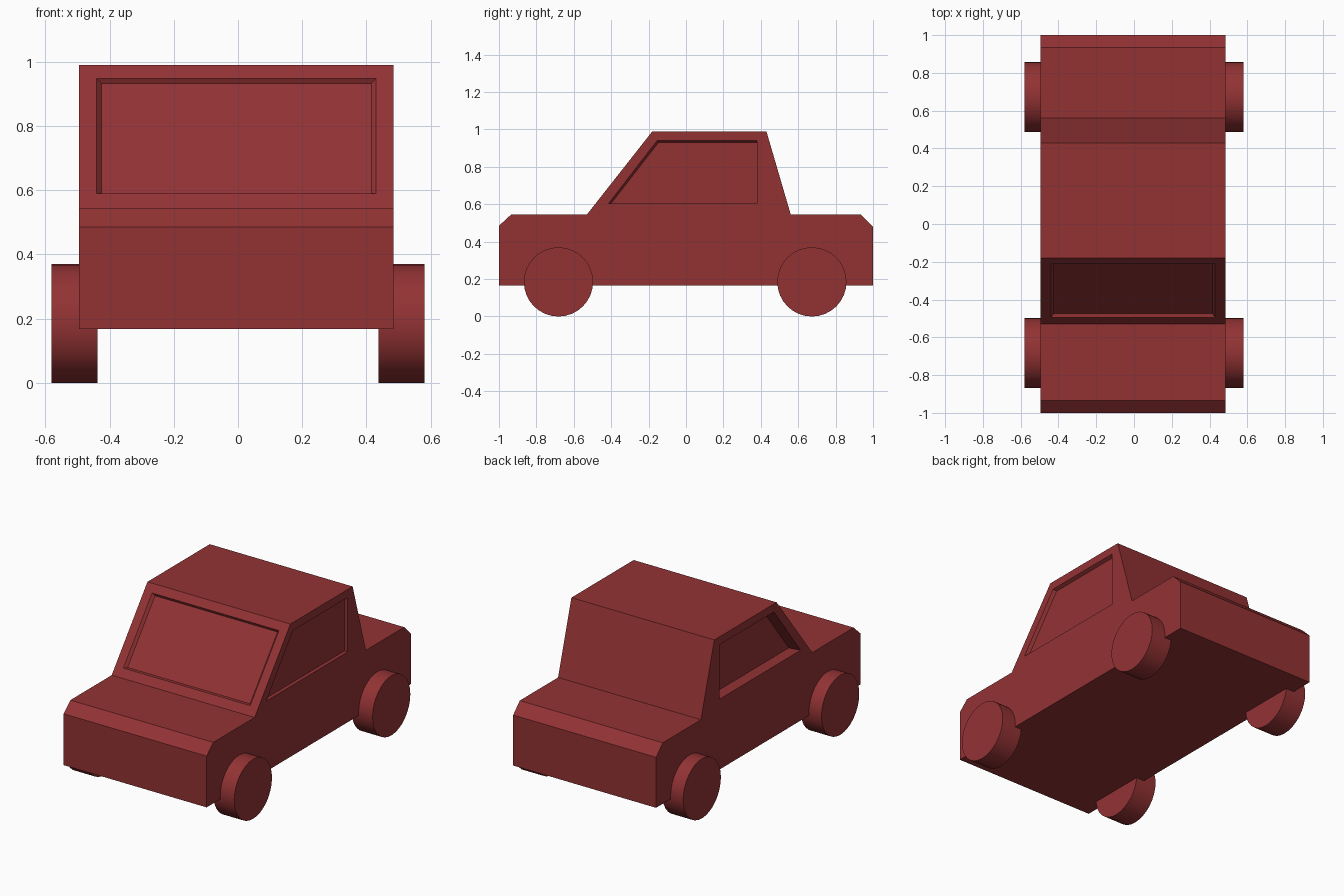
import bpy, bmesh, math
from mathutils import Matrix

cube = bpy.data.objects.get("Cube")
if cube:
    bpy.data.objects.remove(cube, do_unlink=True)

# Single dark red paint
paint = bpy.data.materials.new("dark_red")
paint.use_nodes = True
RED = (0.29, 0.032, 0.034, 1)
paint.diffuse_color = RED
paint.node_tree.nodes["Principled BSDF"].inputs["Base Color"].default_value = RED


def add_object(name, bm):
    bmesh.ops.recalc_face_normals(bm, faces=bm.faces)
    mesh = bpy.data.meshes.new(name)
    bm.to_mesh(mesh)
    bm.free()
    mesh.materials.append(paint)
    obj = bpy.data.objects.new(name, mesh)
    bpy.context.collection.objects.link(obj)
    return obj


def loft(name, loops):
    """Closed solid through loops that have equal point counts."""
    bm = bmesh.new()
    rings = [[bm.verts.new(p) for p in loop] for loop in loops]
    n = len(rings[0])
    for a, b in zip(rings, rings[1:]):
        for i in range(n):
            j = (i + 1) % n
            bm.faces.new((a[i], a[j], b[j], b[i]))
    bm.faces.new(rings[0])
    bm.faces.new(rings[-1])
    return add_object(name, bm)


def side_loop(x, points):
    return [(x, y, z) for y, z in points]


# Body: side profile extruded across the width
X_MIN, X_MAX = -0.495, 0.485
profile = [(-1, 0.167), (-1, 0.485), (-0.935, 0.545), (-0.53, 0.545),
           (-0.18, 0.99), (0.43, 0.99), (0.56, 0.545), (0.935, 0.545),
           (1, 0.48), (1, 0.167)]
body = loft("car_body", [side_loop(X_MIN, profile), side_loop(X_MAX, profile)])

# Side window recesses, deeper on the -x side
outer = [(-0.415, 0.603), (-0.155, 0.94), (0.38, 0.94), (0.38, 0.603)]
inner = [(-0.40, 0.605), (-0.147, 0.93), (0.38, 0.93), (0.38, 0.605)]
cutters = []
for name, x, direction, depth in (("left_window_cutter", X_MAX, 1, 0.02),
                                  ("right_window_cutter", X_MIN, -1, 0.07)):
    cutters.append(loft(name, [side_loop(x + direction * 0.1, outer),
                               side_loop(x, outer),
                               side_loop(x - direction * depth, inner)]))


# Windscreen recess, parallel to the sloped front of the cabin
def screen_loop(x0, x1, z0, z1, shift):
    def y(z):
        return -0.53 + (z - 0.545) * 0.35 / 0.445 + shift
    return [(x0, y(z0), z0), (x1, y(z0), z0), (x1, y(z1), z1), (x0, y(z1), z1)]


cutters.append(loft("windscreen_cutter", [
    screen_loop(-0.44, 0.43, 0.59, 0.948, -0.1),
    screen_loop(-0.44, 0.43, 0.59, 0.948, 0),
    screen_loop(-0.425, 0.415, 0.59, 0.932, 0.02)]))

# Cut the recesses and discard the cutters
bpy.context.view_layer.objects.active = body
for cutter in cutters:
    cutter.hide_render = True
    mod = body.modifiers.new(cutter.name, 'BOOLEAN')
    mod.operation = 'DIFFERENCE'
    mod.solver = 'EXACT'
    mod.object = cutter
    bpy.ops.object.modifier_apply(modifier=mod.name)
    bpy.data.objects.remove(cutter, do_unlink=True)

# Wheels: plain smooth discs
for end, y in (("front", -0.682), ("rear", 0.673)):
    for side, s in (("left", 1), ("right", -1)):
        bm = bmesh.new()
        bmesh.ops.create_cone(
            bm, cap_ends=True, segments=32, radius1=0.185, radius2=0.185, depth=0.143,
            matrix=Matrix.Translation((s * 0.5095, y, 0.185))
            @ Matrix.Rotation(math.pi / 2, 4, 'Y'))
        wheel = add_object(f"{end}_{side}_wheel", bm)
        bpy.ops.object.select_all(action='DESELECT')
        wheel.select_set(True)
        bpy.context.view_layer.objects.active = wheel
        bpy.ops.object.shade_smooth_by_angle(angle=math.radians(30))
